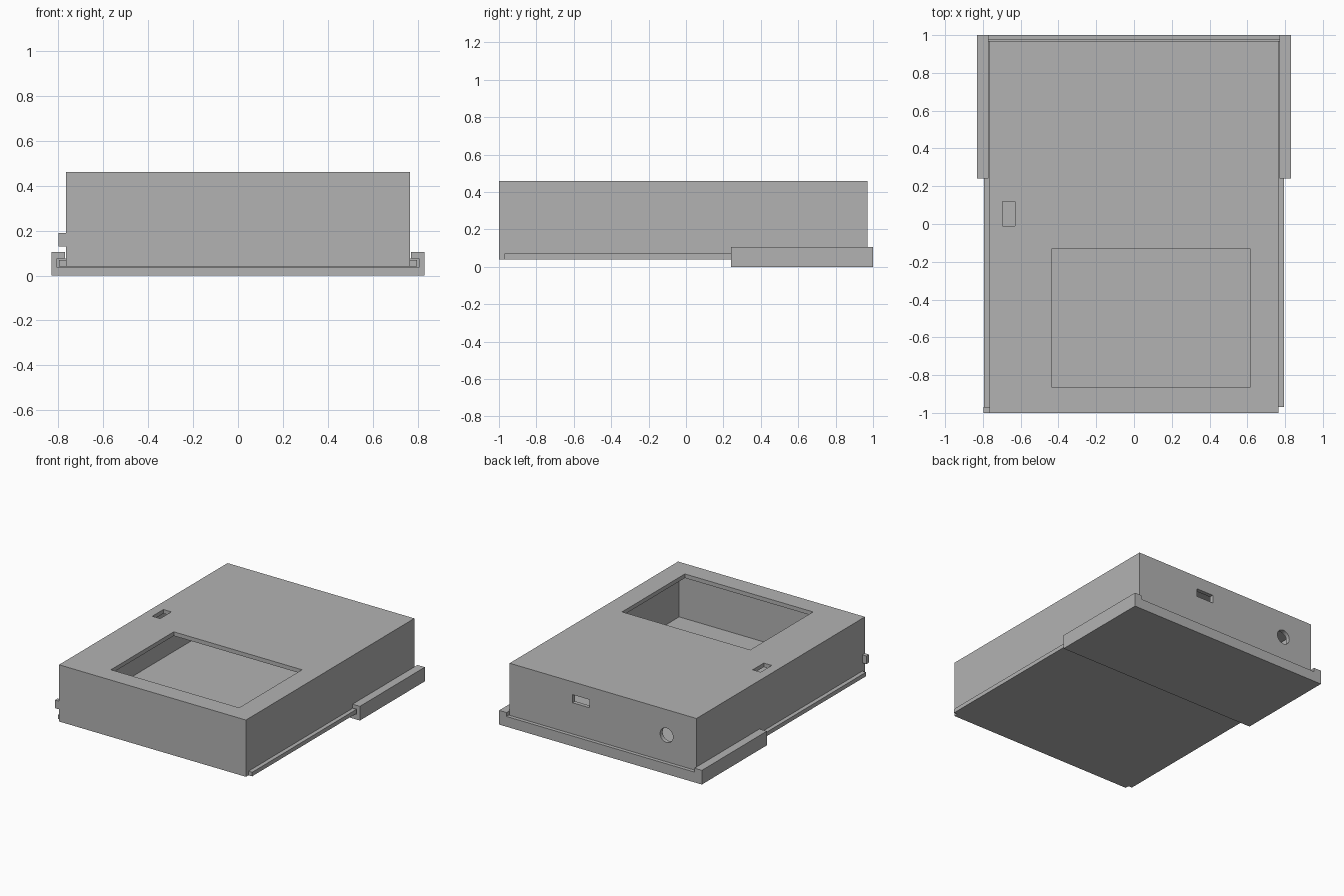
import bpy
import bmesh
from math import radians
from mathutils import Matrix, Vector

cube = bpy.data.objects.get("Cube")
if cube:
    bpy.data.objects.remove(cube, do_unlink=True)

grey = bpy.data.materials.new("mid grey")
grey.use_nodes = True
grey.diffuse_color = (0.45, 0.45, 0.45, 1)
grey.node_tree.nodes["Principled BSDF"].inputs["Base Color"].default_value = grey.diffuse_color


def add_object(name, bm):
    bmesh.ops.recalc_face_normals(bm, faces=bm.faces)
    mesh = bpy.data.meshes.new(name)
    bm.to_mesh(mesh)
    bm.free()
    mesh.materials.append(grey)
    obj = bpy.data.objects.new(name, mesh)
    bpy.context.collection.objects.link(obj)
    return obj


def box(name, x, y, z):
    """Box from its (low, high) limits on each axis."""
    low, high = (Vector(p) for p in zip(x, y, z))
    bm = bmesh.new()
    bmesh.ops.create_cube(bm, size=1)
    bmesh.ops.scale(bm, vec=high - low, verts=bm.verts)
    bmesh.ops.translate(bm, vec=(low + high) / 2, verts=bm.verts)
    return add_object(name, bm)


def cylinder_y(name, centre, radius, depth):
    bm = bmesh.new()
    bmesh.ops.create_cone(bm, cap_ends=True, segments=32, radius1=radius,
                          radius2=radius, depth=depth,
                          matrix=Matrix.Translation(centre) @ Matrix.Rotation(radians(90), 4, "X"))
    return add_object(name, bm)


def extrude_y(name, profile, y0, y1):
    bm = bmesh.new()
    face = bm.faces.new([bm.verts.new((x, y0, z)) for x, z in profile])
    new = bmesh.ops.extrude_face_region(bm, geom=[face], use_keep_orig=True)["geom"]
    verts = [v for v in new if isinstance(v, bmesh.types.BMVert)]
    bmesh.ops.translate(bm, vec=(0, y1 - y0, 0), verts=verts)
    return add_object(name, bm)


def cut(target, cutter):
    cutter.hide_render = True
    mod = target.modifiers.new("cut", "BOOLEAN")
    mod.operation = "DIFFERENCE"
    mod.solver = "EXACT"
    mod.object = cutter
    bpy.context.view_layer.objects.active = target
    bpy.ops.object.modifier_apply(modifier=mod.name)
    bpy.data.objects.remove(cutter, do_unlink=True)


# Hollow case with window, switch slot, port and round socket
W, FRONT, BACK, BASE, TOP, T = 0.765, -1.0, 0.97, 0.04, 0.46, 0.03
case = box("case", (-W, W), (FRONT, BACK), (BASE, TOP))
cut(case, box("cavity_cutter", (T - W, W - T), (FRONT + T, BACK - T), (BASE + T, TOP - T)))
cut(case, box("window_cutter", (-0.435, 0.615), (-0.865, -0.13), (0.4, 0.5)))
cut(case, box("slot_cutter", (-0.695, -0.63), (-0.01, 0.12), (0.4, 0.5)))
cut(case, box("port_cutter", (0.11, 0.25), (0.9, 1.0), (0.305, 0.365)))
cut(case, cylinder_y("socket_cutter", (-0.52, 0.95, 0.27), 0.053, 0.1))

# Slide rails along both lower edges of the case
for side, name in ((1, "left_rail"), (-1, "right_rail")):
    box(name, sorted((side * W, side * 0.795)), (FRONT + T, BACK), (BASE, 0.07))

# Small side tab at the front corner
box("side_tab", (-0.798, -W), (FRONT, FRONT + T), (0.13, 0.19))

# Sliding tray: floor with two hooked sides, and a low back stop
half = [(0.83, 0), (0.83, 0.105), (0.77, 0.105), (0.77, 0.076), (0.804, 0.076), (0.804, 0.035)]
profile = half + [(-x, z) for x, z in reversed(half)]
extrude_y("tray", profile, 0.24, 1.0)
box("tray_back_stop", (-0.804, 0.804), (0.973, 1.0), (0.035, 0.076))
